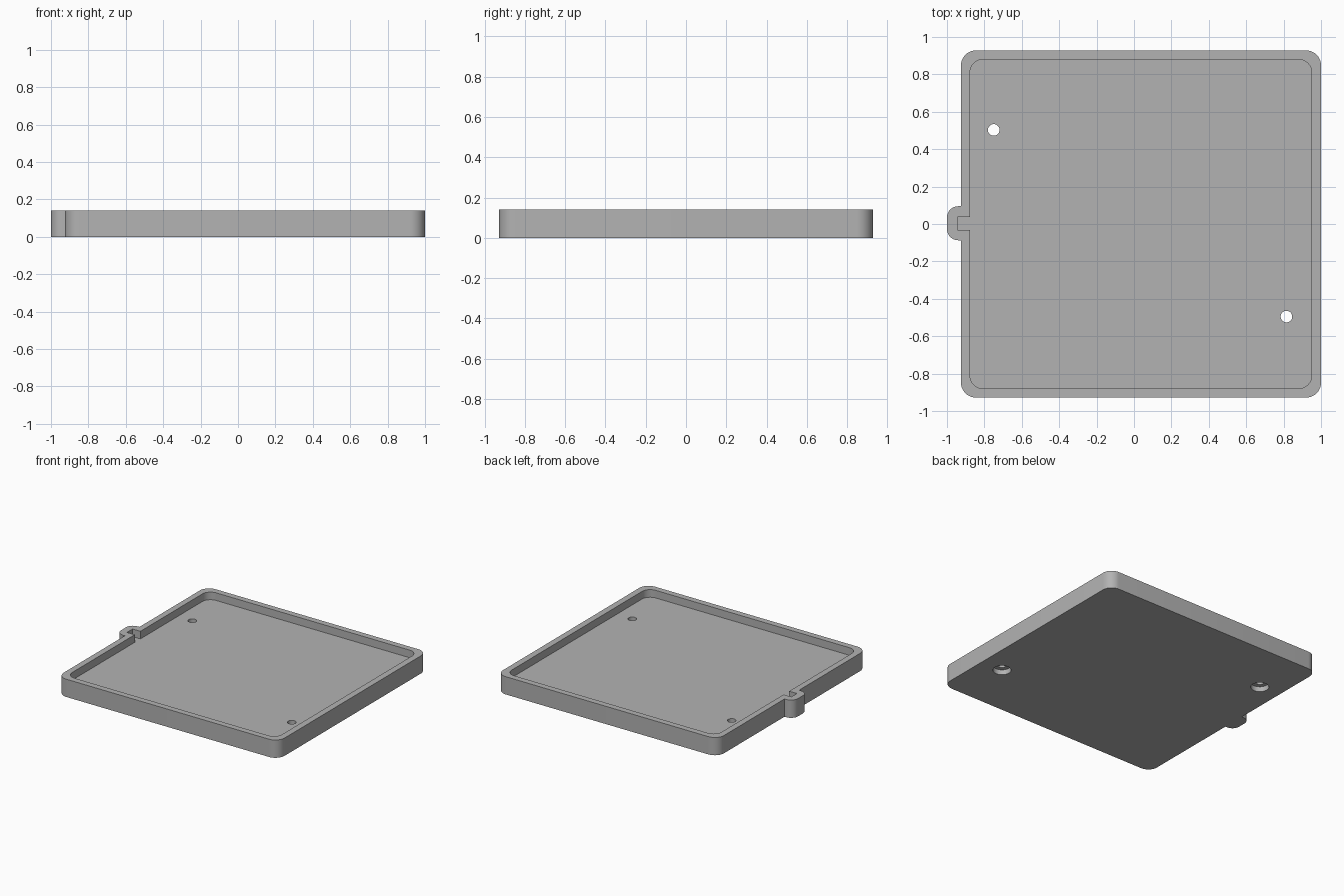
import bpy, bmesh, math
from mathutils import Vector

cube = bpy.data.objects.get("Cube")
if cube:
    bpy.data.objects.remove(cube, do_unlink=True)

HEIGHT, FLOOR = 0.14, 0.08

grey = bpy.data.materials.new("plain grey")
grey.use_nodes = True
grey.diffuse_color = (0.45, 0.45, 0.45, 1)
grey.node_tree.nodes["Principled BSDF"].inputs["Base Color"].default_value = (0.45, 0.45, 0.45, 1)


def rounded_outline(corners, steps=10):
    """Turn right-angled (x, y, radius) corners into an outline with arcs."""
    points = []
    for i, (x, y, r) in enumerate(corners):
        p = Vector((x, y))
        if r == 0:
            points.append(p)
            continue
        a = (Vector(corners[i - 1][:2]) - p).normalized()
        b = (Vector(corners[(i + 1) % len(corners)][:2]) - p).normalized()
        centre = p + (a + b) * r
        for s in range(steps + 1):
            t = s / steps * math.pi / 2
            points.append(centre - b * r * math.cos(t) - a * r * math.sin(t))
    return points


def prism(name, outline, bottom, top):
    bm = bmesh.new()
    face = bm.faces.new([bm.verts.new((p.x, p.y, bottom)) for p in outline])
    new = bmesh.ops.extrude_face_region(bm, geom=[face])["geom"]
    bmesh.ops.translate(bm, vec=(0, 0, top - bottom),
                        verts=[v for v in new if isinstance(v, bmesh.types.BMVert)])
    bmesh.ops.recalc_face_normals(bm, faces=bm.faces)
    mesh = bpy.data.meshes.new(name)
    bm.to_mesh(mesh)
    bm.free()
    mesh.materials.append(grey)
    obj = bpy.data.objects.new(name, mesh)
    bpy.context.collection.objects.link(obj)
    return obj


def circle(x, y, r, sides=40):
    return [Vector((x + r * math.cos(k * math.tau / sides),
                    y + r * math.sin(k * math.tau / sides))) for k in range(sides)]


def cut(target, cutter):
    cutter.hide_render = True
    mod = target.modifiers.new("cut", "BOOLEAN")
    mod.operation, mod.solver, mod.object = "DIFFERENCE", "EXACT", cutter
    bpy.context.view_layer.objects.active = target
    bpy.ops.object.modifier_apply(modifier=mod.name)
    bpy.data.objects.remove(cutter, do_unlink=True)


def tray_outline(left, right, half, r, tab_x, tab_low, tab_high, tab_r):
    """Rounded rectangle with a rectangular bump on its -x side."""
    return rounded_outline([
        (left, -half, r), (right, -half, r), (right, half, r), (left, half, r),
        (left, tab_high, 0), (tab_x, tab_high, tab_r),
        (tab_x, tab_low, tab_r), (left, tab_low, 0)])


# Solid tray body with its side tab
tray = prism("tray", tray_outline(-0.925, 1, 0.928, 0.08, -1, -0.087, 0.095, 0.06), 0, HEIGHT)

# Recess, running into the slot in the tab
cut(tray, prism("recess", tray_outline(-0.877, 0.95, 0.88, 0.07, -0.945, -0.032, 0.038, 0),
                FLOOR, HEIGHT + 0.1))

# Screw holes, counterbored from below
for x, y in ((-0.75, 0.503), (0.815, -0.495)):
    cut(tray, prism("hole", circle(x, y, 0.031), -0.1, HEIGHT))
    cut(tray, prism("counterbore", circle(x, y, 0.065), -0.1, 0.04))

tray.select_set(True)
bpy.context.view_layer.objects.active = tray
bpy.ops.object.shade_smooth_by_angle(angle=math.radians(30))
